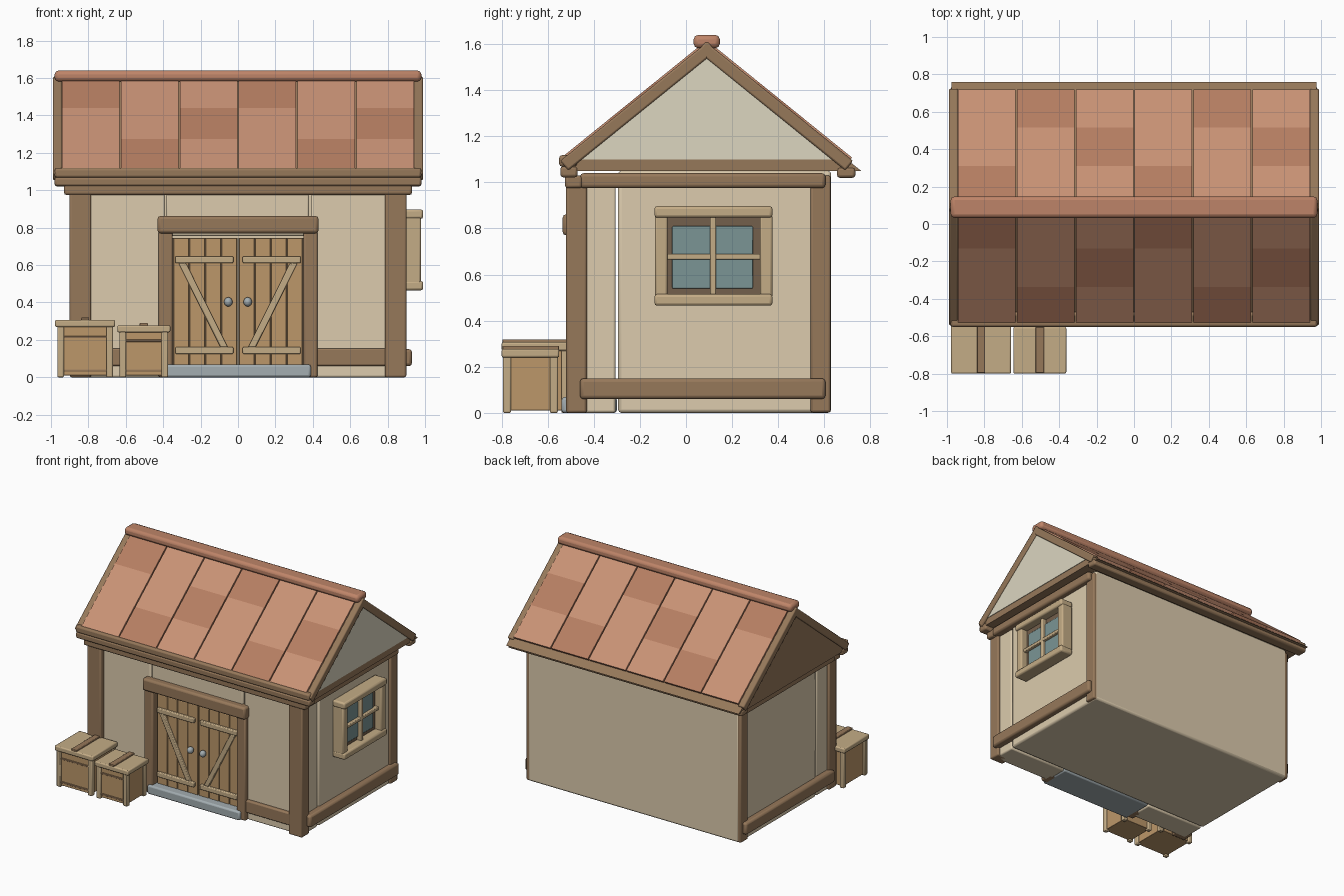
import bpy, bmesh
from math import radians
from mathutils import Vector

if "Cube" in bpy.data.objects:
    bpy.data.objects.remove(bpy.data.objects["Cube"])


def mat(name, hexcol):
    rgb = [int(hexcol[i:i + 2], 16) / 255 for i in (0, 2, 4)]
    lin = [((c + 0.055) / 1.055) ** 2.4 if c > 0.04 else c / 12.92 for c in rgb]
    m = bpy.data.materials.new(name)
    m.diffuse_color = (*lin, 1)
    m.use_nodes = True
    m.node_tree.nodes["Principled BSDF"].inputs["Base Color"].default_value = m.diffuse_color
    return m


CREAM = mat("plaster", "dccbad")
GABLE = mat("gable_plaster", "dcd6c0")
WOOD = mat("timber", "96785a")
DARK = mat("dark_timber", "74604c")
LIGHT = mat("pale_wood", "c4ac86")
PLANK = mat("plank", "bc976a")
TILE = mat("tile", "c99275")
TILE2 = mat("tile_dark", "b67e62")
RIDGE = mat("ridge", "be8468")
GLASS = mat("glass", "7b9595")
STONE = mat("stone", "a3adb1")


def finish(name, bm, material, bevel, segs=2):
    bmesh.ops.recalc_face_normals(bm, faces=bm.faces)
    me = bpy.data.meshes.new(name)
    bm.to_mesh(me)
    bm.free()
    ob = bpy.data.objects.new(name, me)
    bpy.context.collection.objects.link(ob)
    me.materials.append(material)
    if bevel:
        md = ob.modifiers.new("bevel", "BEVEL")
        md.width, md.segments = bevel, segs
        bpy.ops.object.select_all(action='DESELECT')
        ob.select_set(True)
        bpy.context.view_layer.objects.active = ob
        bpy.ops.object.shade_smooth_by_angle(angle=radians(40))
    return ob


def prism(name, pts, a, b, axis, material, bevel=0.0):
    """Extrude a profile: (y,z) points along x, or (x,z) points along y."""
    bm = bmesh.new()
    place = (lambda p, t: (t, p[0], p[1])) if axis == 'x' else (lambda p, t: (p[0], t, p[1]))
    f = bm.faces.new([bm.verts.new(place(p, a)) for p in pts])
    ext = bmesh.ops.extrude_face_region(bm, geom=[f])
    d = Vector((b - a, 0, 0) if axis == 'x' else (0, b - a, 0))
    bmesh.ops.translate(bm, vec=d, verts=[v for v in ext['geom'] if isinstance(v, bmesh.types.BMVert)])
    return finish(name, bm, material, bevel)


def box(name, x0, x1, y0, y1, z0, z1, material, bevel=0.01):
    x0, x1 = sorted((x0, x1))
    return prism(name, [(x0, z0), (x1, z0), (x1, z1), (x0, z1)], y0, y1, 'y', material, bevel)


# walls: main block plus separate front panels
box("main_walls", -0.885, 0.885, -0.295, 0.63, 0, 1.05, CREAM, 0.015)
box("panel_over_door", -0.385, 0.38, -0.485, -0.31, 0.755, 1.03, CREAM)
for s, n in ((-1, "left"), (1, "right")):
    box(f"front_panel_{n}", s * 0.39, s * 0.88, -0.485, -0.305, 0, 1.03, CREAM)
    # timber frame
    box(f"front_post_{n}", s * 0.785, s * 0.9, -0.52, -0.43, 0, 1.0, WOOD)
    box(f"back_post_{n}", s * 0.80, s * 0.9, 0.54, 0.628, 0.002, 1.03, WOOD)
    box(f"side_base_beam_{n}", s * 0.86, s * 0.93, -0.46, 0.605, 0.06, 0.15, WOOD, 0.015)
    box(f"side_top_beam_{n}", s * 0.86, s * 0.93, -0.46, 0.605, 0.975, 1.04, WOOD, 0.015)
    box(f"front_base_beam_{n}", s * 0.41, s * 0.80, -0.51, -0.46, 0.06, 0.155, WOOD)
    box(f"door_post_{n}", s * 0.35, s * 0.425, -0.52, -0.42, 0, 0.78, WOOD)
    # door leaf: planks, rails, brace, knob
    for i in range(4):
        w = 0.342 / 4
        a = 0.005 + i * w
        box(f"door_plank_{n}_{i}", s * a, s * (a + w - 0.003), -0.475, -0.43, 0.065, 0.745, PLANK, 0.004)
    box(f"door_back_{n}", s * 0.003, s * 0.35, -0.44, -0.31, 0.05, 0.745, DARK, 0)
    for z in (0.125, 0.61):
        box(f"door_rail_{n}", s * 0.025, s * 0.335, -0.495, -0.47, z, z + 0.037, LIGHT, 0.006)
    prism(f"door_brace_{n}", [(s * 0.318, 0.61), (s * 0.278, 0.61), (s * 0.055, 0.162), (s * 0.095, 0.162)],
          -0.492, -0.47, 'y', LIGHT, 0.005)
    bpy.ops.mesh.primitive_uv_sphere_add(segments=16, ring_count=10, radius=0.025, location=(s * 0.052, -0.495, 0.403))
    knob = bpy.context.object
    knob.name = f"door_knob_{n}"
    knob.scale.x = 0.9
    knob.data.materials.append(STONE)
    bpy.ops.object.shade_smooth()
box("door_lintel", -0.43, 0.43, -0.535, -0.44, 0.77, 0.862, WOOD, 0.015)
box("door_step", -0.385, 0.39, -0.54, -0.30, 0, 0.068, STONE, 0.012)
box("front_wall_plate", -0.93, 0.93, -0.525, -0.45, 0.975, 1.03, WOOD, 0.012)

# window on the right wall
box("window_backing", 0.87, 0.925, -0.10, 0.34, 0.50, 0.86, DARK, 0)
box("window_glass", 0.90, 0.932, -0.06, 0.29, 0.54, 0.81, GLASS, 0.004)
for z in (0.465, 0.847):
    box("window_rail", 0.885, 0.99, -0.137, 0.375, z, z + 0.05, LIGHT, 0.012)
for y in (-0.135, 0.32):
    box("window_stile", 0.885, 0.978, y, y + 0.055, 0.50, 0.86, LIGHT)
box("window_muntin_upright", 0.92, 0.958, 0.105, 0.13, 0.51, 0.85, LIGHT, 0.005)
box("window_muntin_cross", 0.92, 0.955, -0.09, 0.33, 0.665, 0.69, LIGHT, 0.005)

# roof body, right gable, eave beams
MID = 0.09
prism("roof_body", [(-0.53, 1.05), (0.76, 1.05), (MID, 1.59)], -0.975, 0.975, 'x', WOOD)
prism("gable_panel", [(-0.47, 1.1), (0.65, 1.1), (MID, 1.55)], 0.93, 0.979, 'x', GABLE)
box("front_eave_upper", -0.98, 0.98, -0.55, -0.47, 1.068, 1.118, WOOD, 0.012)
box("front_eave_lower", -0.98, 0.98, -0.545, -0.47, 1.022, 1.07, WOOD, 0.012)
box("back_eave", -0.98, 0.98, 0.655, 0.735, 1.02, 1.065, WOOD, 0.012)

# both slopes: three tile rows by six columns, bargeboards at the ends
pitch = (0.64, 0.517)
norm = (0.517 / 0.823, 0.64 / 0.823)


def slope_pt(side, t, depth):
    """t runs 0 at the ridge to 1 at the eave; depth is below the surface."""
    return (MID + side * (t * pitch[0] - depth * norm[0]), 1.617 - t * pitch[1] - depth * norm[1])


for side, n in ((-1, "front"), (1, "back")):
    cuts = (0.0, 0.345, 0.665, 0.985)
    for c in range(6):
        x = -0.945 + c * 0.315
        for r in range(3):
            pts = [slope_pt(side, cuts[r], 0), slope_pt(side, cuts[r + 1], 0),
                   slope_pt(side, cuts[r + 1], 0.035), slope_pt(side, cuts[r], 0.035)]
            prism(f"tile_{n}_{c}_{r}", pts, x + 0.004, x + 0.311, 'x',
                  TILE2 if r == (0, 2, 1)[c % 3] else TILE)
    for s in (-1, 1):
        pts = [slope_pt(side, 0, 0.008), slope_pt(side, 1, 0.008), slope_pt(side, 1, 0.062), slope_pt(side, 0, 0.062)]
        prism(f"bargeboard_{n}", pts, s * 0.94, s * 0.99, 'x', WOOD, 0.008)
box("ridge_cap", -0.98, 0.98, 0.033, 0.147, 1.582, 1.64, RIDGE, 0.02)


# crates
def crate(n, x0, x1, y0, y1, h):
    t = 0.035
    box(f"{n}_body", x0 + 0.025, x1 - 0.025, y0 + 0.018, y1 - 0.018, 0.01, h - 0.02, PLANK, 0.003)
    for x in (x0 + 0.012, x1 - 0.012 - t):
        for y in (y0 + 0.006, y1 - 0.006 - t):
            box(f"{n}_corner", x, x + t, y, y + t, 0, h - 0.02, LIGHT, 0.006)
    box(f"{n}_lid", x0, x1, y0, y1, h - 0.038, h, LIGHT, 0.008)
    mid = (x0 + x1) / 2
    box(f"{n}_strap", mid - 0.022, mid + 0.022, y0 + 0.003, y1, h - 0.01, h + 0.012, WOOD, 0.004)
    for z in (0.03, h * 0.68):
        box(f"{n}_slat", x0 + 0.03, x1 - 0.03, y0 + 0.012, y0 + 0.03, z, z + 0.012, WOOD, 0.003)


crate("large_crate", -0.978, -0.657, -0.80, -0.50, 0.307)
crate("small_crate", -0.645, -0.362, -0.80, -0.55, 0.278)
